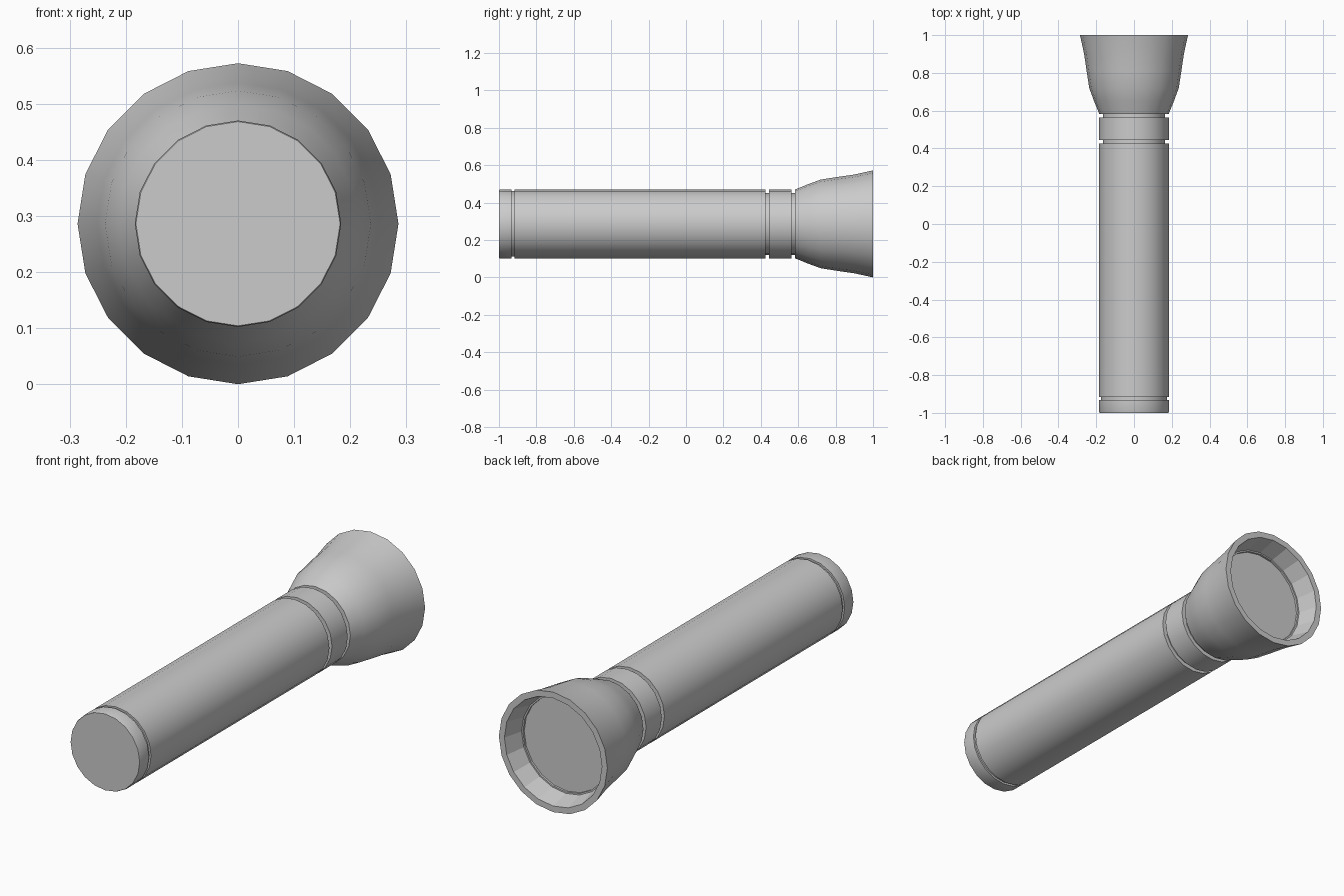
import bpy, bmesh, math

if "Cube" in bpy.data.objects:
    bpy.data.objects.remove(bpy.data.objects["Cube"])

SIDES = 20
AXIS_Z = 0.286


def lathe(name, profile, smooth=True):
    """Revolve (radius, y) points about the torch axis; cap both open ends."""
    bm = bmesh.new()
    rings = []
    for r, y in profile:
        rings.append([bm.verts.new((r * math.cos(2 * math.pi * i / SIDES), y,
                                    AXIS_Z + r * math.sin(2 * math.pi * i / SIDES)))
                      for i in range(SIDES)])
    for a, b in zip(rings, rings[1:]):
        for i in range(SIDES):
            j = (i + 1) % SIDES
            bm.faces.new((a[i], a[j], b[j], b[i]))
    bm.faces.new(rings[0])
    bm.faces.new(rings[-1])
    bmesh.ops.recalc_face_normals(bm, faces=bm.faces)
    me = bpy.data.meshes.new(name)
    bm.to_mesh(me)
    bm.free()
    ob = bpy.data.objects.new(name, me)
    bpy.context.collection.objects.link(ob)
    if smooth:
        bpy.ops.object.select_all(action='DESELECT')
        ob.select_set(True)
        bpy.context.view_layer.objects.active = ob
        bpy.ops.object.shade_smooth_by_angle(angle=math.radians(30))
    return ob


# Handle: tail cap, grooves, barrel and collar in one turned profile
R = 0.184
lathe("handle", [
    (0.182, -1.0), (R, -0.995), (R, -0.932), (0.175, -0.932),
    (0.175, -0.917), (R, -0.917), (R, 0.425), (0.165, 0.425),
    (0.165, 0.445), (R, 0.445), (R, 0.563), (0.165, 0.563), (0.165, 0.583)])

# Flared head with recessed front and lens face
head = lathe("head", [
    (0.165, 0.583), (R, 0.583), (0.212, 0.652), (0.237, 0.72), (0.251, 0.81),
    (0.264, 0.9), (0.286, 1.0), (0.257, 1.0), (0.233, 0.905), (0.226, 0.905),
    (0.226, 0.895)])

# Faceted reflector wall inside the rim
for p in head.data.polygons:
    c = p.center
    if c.y > 0.89 and math.hypot(c.x, c.z - AXIS_Z) < 0.25:
        p.use_smooth = False
